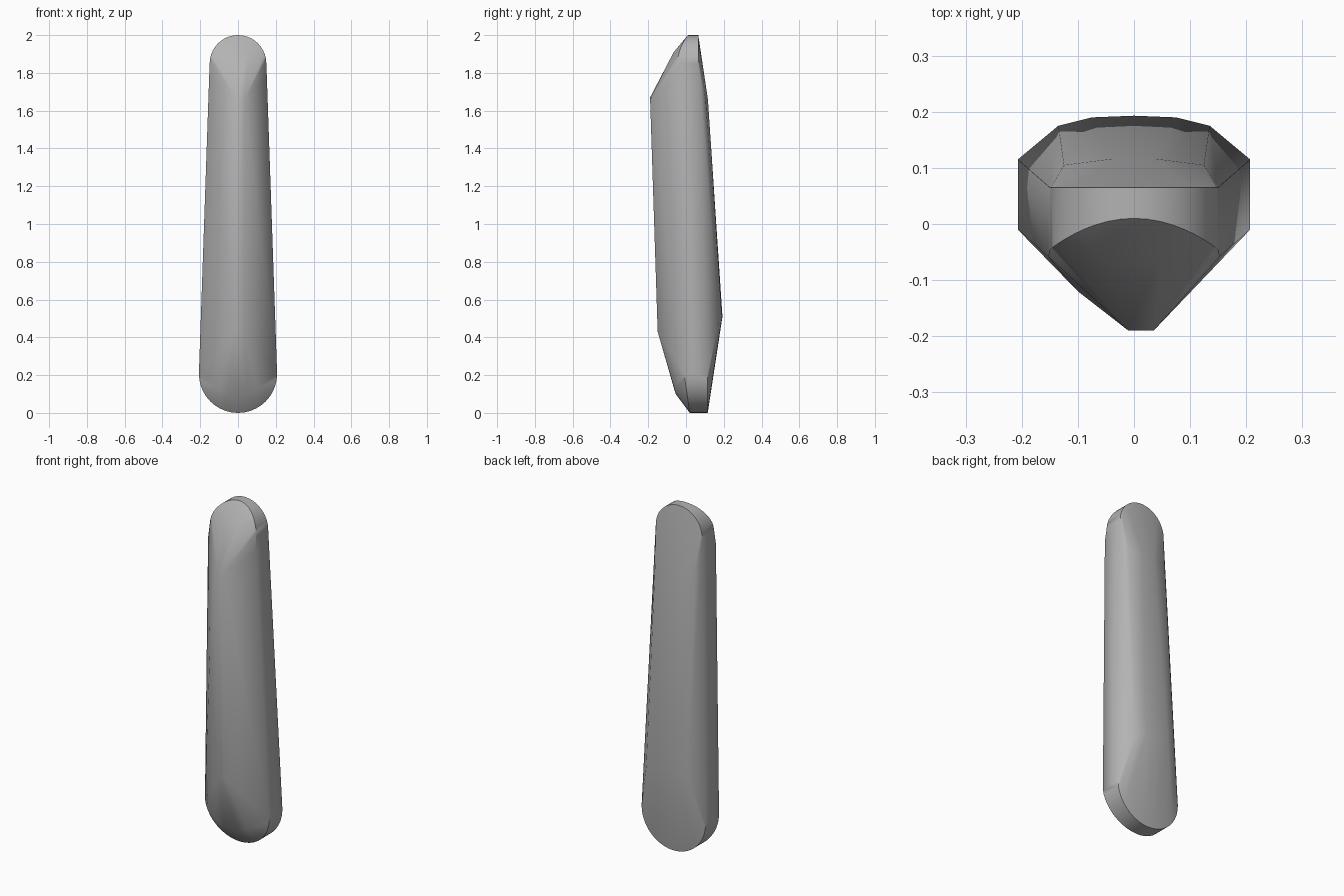
import bpy, bmesh, math

cube = bpy.data.objects.get("Cube")
if cube:
    bpy.data.objects.remove(cube, do_unlink=True)

TOP_R, TOP_Z = 0.15, 1.85
LOW_R, LOW_Z = 0.207, 0.207
STEPS = 20
points = []


def lerp(a, b, t):
    return a + (b - a) * t


def mirrored(x, y, z):
    points.extend([(x, y, z), (-x, y, z)])


# Rounded ends of the tapered side band, front and back edges
for i in range(STEPS + 1):
    a = math.pi * i / STEPS
    c, s = math.cos(a), math.sin(a)
    z = TOP_Z + TOP_R * s
    points.append((TOP_R * c, lerp(-0.045, 0.01, s ** 2), z))
    points.append((TOP_R * c, 0.065, z))
    z = LOW_Z - LOW_R * s
    points.append((LOW_R * c, lerp(-0.01, 0.02, s), z))
    points.append((LOW_R * c, 0.115, z))
mirrored(0.153, -0.058, 1.77)

# Back hump: broad shallow arch, deepest near the lower end
for x, y, z in [(0.135, 0.175, 0.48), (0.075, 0.19, 0.5), (0.125, 0.105, 1.65), (0.04, 0.116, 1.66)]:
    mirrored(x, y, z)
points.append((0, 0.193, 0.51))

# Front ridge, slightly off centre, with a softer left flank
points += [(-0.01, -0.19, 1.67), (0.035, -0.19, 1.66),
           (-0.02, -0.15, 0.43), (0.03, -0.15, 0.43),
           (-0.1, -0.12, 1.1)]

# Rounded slopes running from the ridge to both ends
mirrored(0.05, -0.065, 1.91)
mirrored(0.1, -0.062, 0.13)
mirrored(0.05, -0.055, 0.1)

bm = bmesh.new()
for p in points:
    bm.verts.new(p)
hull = bmesh.ops.convex_hull(bm, input=bm.verts)
unused = {v for v in hull["geom_interior"] + hull["geom_unused"] if isinstance(v, bmesh.types.BMVert)}
bmesh.ops.delete(bm, geom=list(unused), context="VERTS")
bmesh.ops.recalc_face_normals(bm, faces=bm.faces)
mesh = bpy.data.meshes.new("faceted_bar")
bm.to_mesh(mesh)
bm.free()

bar = bpy.data.objects.new("faceted_bar", mesh)
bpy.context.collection.objects.link(bar)

# Plain grey material
grey = bpy.data.materials.new("plain_grey")
grey.use_nodes = True
colour = (0.45, 0.45, 0.45, 1)
grey.diffuse_color = colour
for node in grey.node_tree.nodes:
    if node.type == "BSDF_PRINCIPLED":
        node.inputs["Base Color"].default_value = colour
mesh.materials.append(grey)

bpy.ops.object.select_all(action="DESELECT")
bar.select_set(True)
bpy.context.view_layer.objects.active = bar
bpy.ops.object.shade_smooth_by_angle(angle=math.radians(44))
